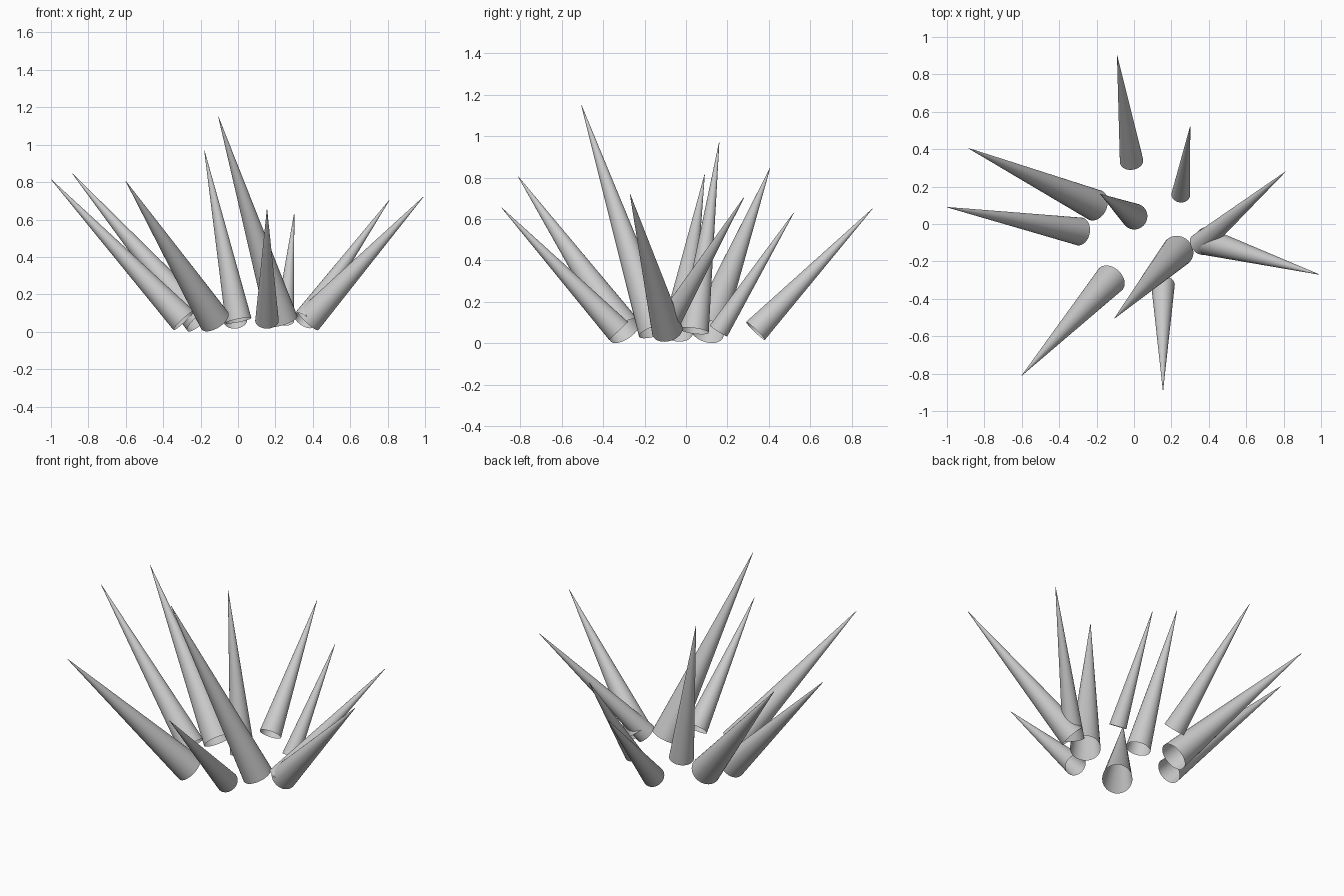
import bpy, bmesh
from mathutils import Vector

if "Cube" in bpy.data.objects:
    bpy.data.objects.remove(bpy.data.objects["Cube"])

BASE_Z = 0.06  # all spike bases are centred at this height


def spike(name, base, tip, radius, sides=32):
    """Open-bottomed smooth cone from a base centre to its tip."""
    base, tip = Vector((*base, BASE_Z)), Vector(tip)
    axis = tip - base
    bm = bmesh.new()
    bmesh.ops.create_cone(bm, cap_ends=False, segments=sides,
                          radius1=radius, radius2=0.001, depth=axis.length)
    bmesh.ops.translate(bm, verts=bm.verts, vec=(0, 0, axis.length / 2))
    for f in bm.faces:
        f.smooth = True
    mesh = bpy.data.meshes.new(name)
    bm.to_mesh(mesh)
    bm.free()
    obj = bpy.data.objects.new(name, mesh)
    obj.location = base
    obj.rotation_euler = axis.to_track_quat('Z', 'Y').to_euler()
    bpy.context.collection.objects.link(obj)


# Spikes radiating from the clump: base centre (x, y), tip, base radius
spikes = [
    ("back_spike", (-0.013, 0.335), (-0.09, 0.90, 0.65), 0.063),
    ("back_right_spike", (0.25, 0.157), (0.30, 0.52, 0.63), 0.05),
    ("right_back_spike", (0.35, -0.11), (0.81, 0.28, 0.705), 0.061),
    ("right_spike", (0.375, -0.09), (0.99, -0.27, 0.72), 0.075),
    ("front_spike", (0.155, -0.325), (0.155, -0.89, 0.655), 0.063),
    ("tallest_spike", (0.235, -0.145), (-0.105, -0.505, 1.15), 0.086),
    ("front_left_spike", (-0.125, -0.295), (-0.60, -0.81, 0.805), 0.085),
    ("left_spike", (-0.29, -0.04), (-1.0, 0.09, 0.815), 0.075),
    ("left_back_spike", (-0.206, 0.10), (-0.885, 0.405, 0.845), 0.085),
    ("centre_spike", (0.003, 0.04), (-0.18, 0.16, 0.97), 0.07),
]
for args in spikes:
    spike(*args)
